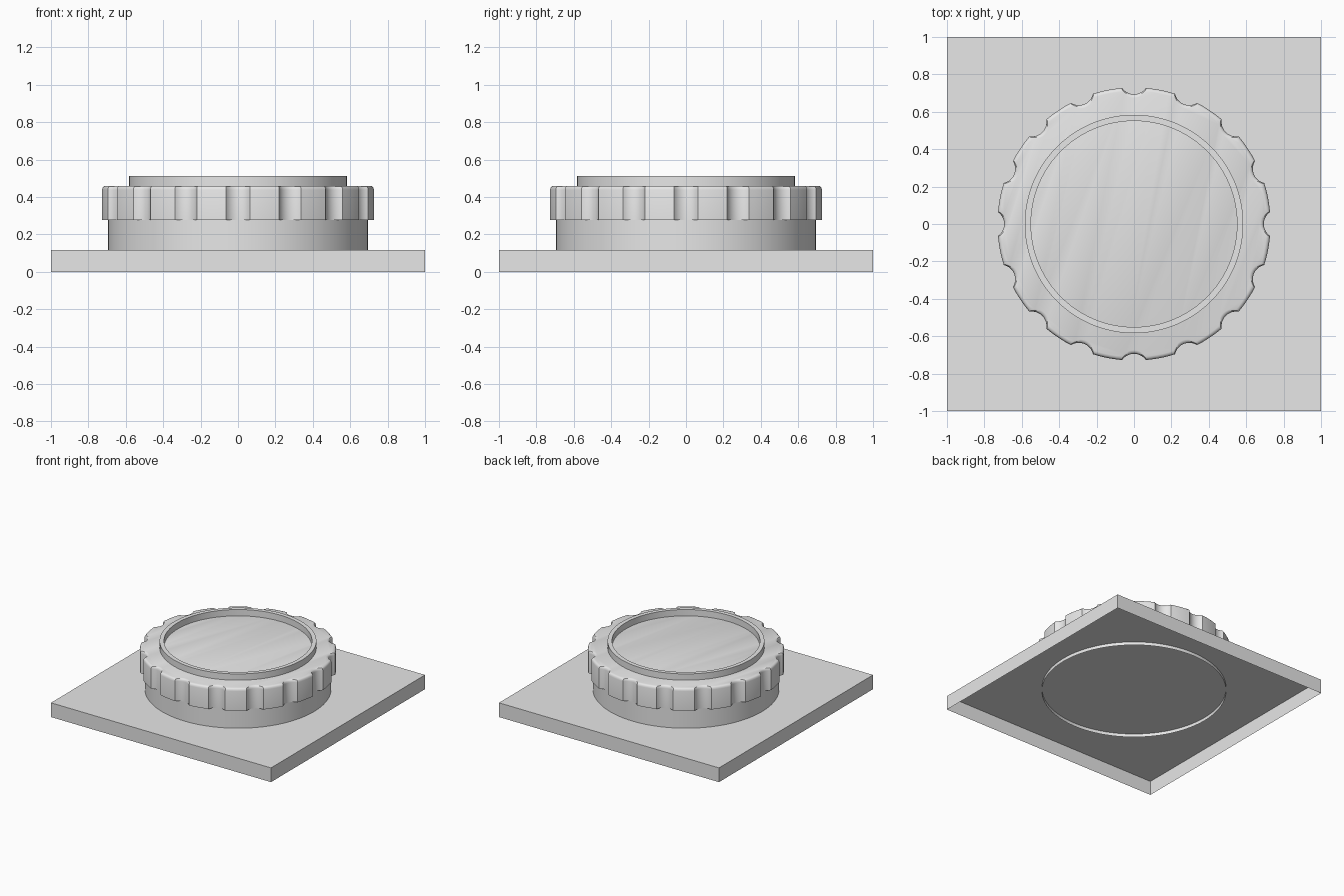
import bpy, bmesh, math

if "Cube" in bpy.data.objects:
    bpy.data.objects.remove(bpy.data.objects["Cube"])

grey = bpy.data.materials.new("light grey")
grey.diffuse_color = (0.8, 0.8, 0.8, 1)
grey.use_nodes = True
grey.node_tree.nodes["Principled BSDF"].inputs["Base Color"].default_value = grey.diffuse_color


def finish(name, bm, smooth=True):
    me = bpy.data.meshes.new(name)
    bm.to_mesh(me)
    bm.free()
    me.materials.append(grey)
    ob = bpy.data.objects.new(name, me)
    bpy.context.collection.objects.link(ob)
    if smooth:
        bpy.ops.object.select_all(action='DESELECT')
        ob.select_set(True)
        bpy.context.view_layer.objects.active = ob
        bpy.ops.object.shade_smooth_by_angle(angle=math.radians(35))
    return ob


def skin(bm, rings, closed=False):
    """Join matching loops of points with quads."""
    vs = [[bm.verts.new(p) for p in ring] for ring in rings]
    n = len(vs[0])
    for a, b in zip(vs, vs[1:] + ([vs[0]] if closed else [])):
        for i in range(n):
            j = (i + 1) % n
            bm.faces.new((a[i], a[j], b[j], b[i]))
    return vs


def circle(r, z, n=96):
    return [(r * math.cos(2 * math.pi * i / n), r * math.sin(2 * math.pi * i / n), z)
            for i in range(n)]


# Square base plate, open underneath
bm = bmesh.new()
square = [(-1, -1), (1, -1), (1, 1), (-1, 1)]
vs = skin(bm, [[(x, y, z) for x, y in square] for z in (0, 0.117)])
bm.faces.new(vs[1])
finish("base_plate", bm, smooth=False)

# Collar tube, poking slightly through the plate
bm = bmesh.new()
skin(bm, [circle(0.694, 0.09), circle(0.694, 0.29)])
finish("collar", bm)

# Scalloped grip ring with sixteen rounded notches and a soft top edge
R, C, NR, COUNT = 0.73, 0.772, 0.078, 16
ix = (R * R + C * C - NR * NR) / (2 * C)
span = math.acos((C - ix) / NR)
edge = math.acos(ix / R)
step = 2 * math.pi / COUNT
outline = []
for k in range(COUNT):
    for i in range(11):  # concave notch
        a = math.pi + span - 2 * span * i / 10
        x, y = C + NR * math.cos(a), NR * math.sin(a)
        outline.append((math.hypot(x, y), k * step + math.atan2(y, x)))
    for i in range(1, 5):  # outer arc
        outline.append((R, k * step + edge + (step - 2 * edge) * i / 5))


def grip_loop(z, inset):
    return [((r - inset) * math.cos(a), (r - inset) * math.sin(a), z) for r, a in outline]


bm = bmesh.new()
vs = skin(bm, [grip_loop(0.276, 0), grip_loop(0.438, 0), grip_loop(0.450, 0.003),
               grip_loop(0.457, 0.009), grip_loop(0.460, 0.020)])
bm.faces.new(vs[-1])
bm.faces.new(vs[0][::-1])
finish("grip_ring", bm)

# Raised rim on top
bm = bmesh.new()
skin(bm, [circle(0.584, 0.455), circle(0.584, 0.512),
          circle(0.551, 0.512), circle(0.551, 0.455)], closed=True)
finish("top_rim", bm)
